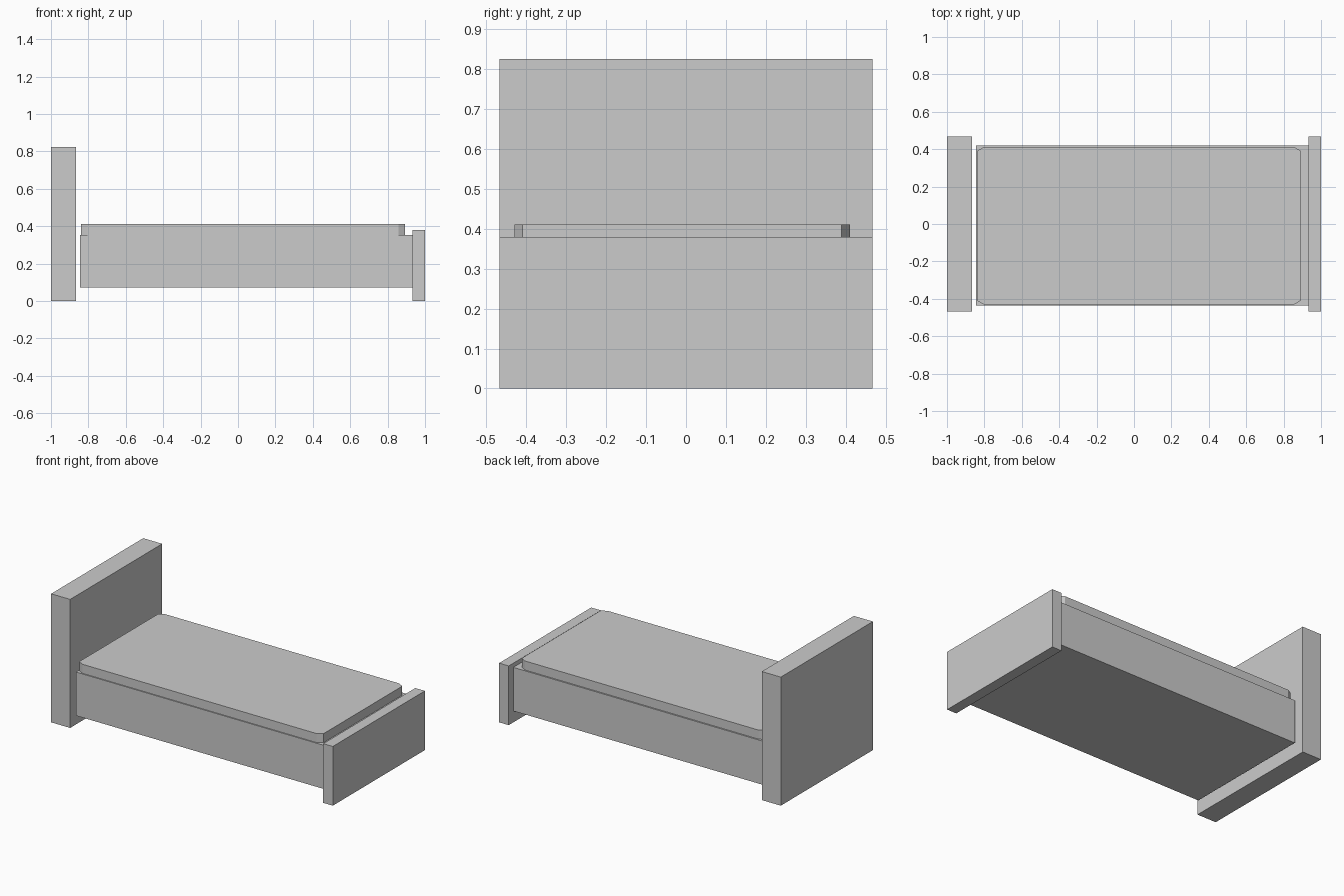
import bpy, bmesh

if "Cube" in bpy.data.objects:
    bpy.data.objects.remove(bpy.data.objects["Cube"])


def prism(name, outline, z0, z1):
    """Extrude a plan outline from z0 up to z1."""
    bm = bmesh.new()
    face = bm.faces.new([bm.verts.new((x, y, z0)) for x, y in outline])
    ext = bmesh.ops.extrude_face_region(bm, geom=[face])
    top = [v for v in ext["geom"] if isinstance(v, bmesh.types.BMVert)]
    bmesh.ops.translate(bm, verts=top, vec=(0, 0, z1 - z0))
    bmesh.ops.recalc_face_normals(bm, faces=bm.faces)
    mesh = bpy.data.meshes.new(name)
    bm.to_mesh(mesh)
    bm.free()
    obj = bpy.data.objects.new(name, mesh)
    bpy.context.collection.objects.link(obj)
    return obj


def rect(x0, x1, y0, y1):
    return [(x0, y0), (x1, y0), (x1, y1), (x0, y1)]


def clipped_rect(x0, x1, y0, y1, cx, cy):
    return [(x0 + cx, y0), (x1 - cx, y0), (x1, y0 + cy), (x1, y1 - cy),
            (x1 - cx, y1), (x0 + cx, y1), (x0, y1 - cy), (x0, y0 + cy)]


# End boards standing on the floor
prism("headboard", rect(-1.0, -0.865, -0.467, 0.467), 0.0, 0.825)
prism("footboard", rect(0.932, 1.0, -0.467, 0.467), 0.0, 0.38)

# Raised bed base, meeting the footboard
prism("bed_base", rect(-0.845, 0.932, -0.437, 0.42), 0.073, 0.353)

# Mattress with clipped corners
prism("mattress", clipped_rect(-0.84, 0.893, -0.43, 0.411, 0.036, 0.021),
      0.353, 0.411)
